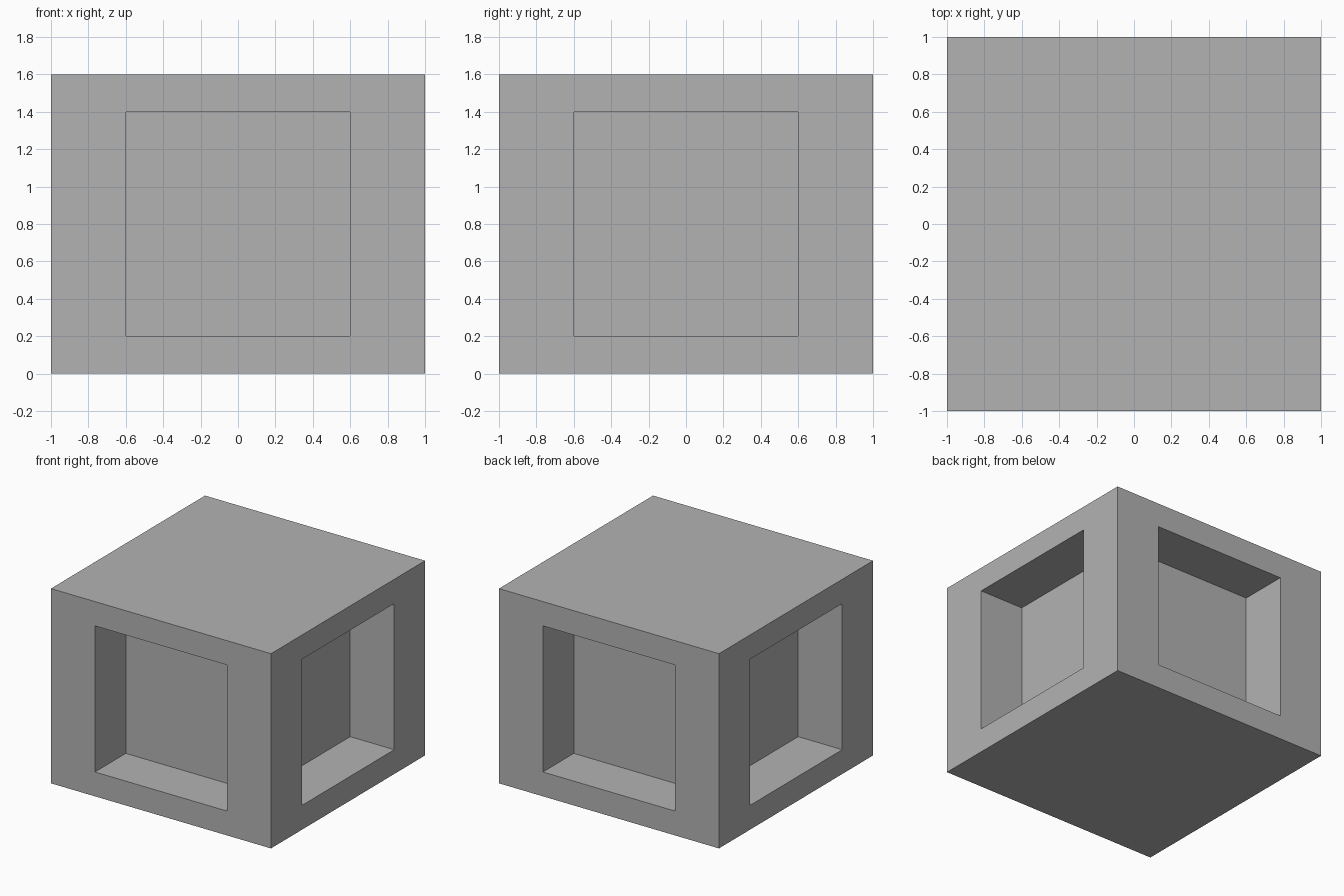
import bpy
import bmesh

WIDTH, HEIGHT = 2.0, 1.6
OPENING = 1.2   # square opening on every side
DEPTH = 0.4     # how far each recess goes in

if "Cube" in bpy.data.objects:
    bpy.data.objects.remove(bpy.data.objects["Cube"], do_unlink=True)

# Plain grey material
grey = bpy.data.materials.new("plain grey")
grey.use_nodes = True
colour = (0.45, 0.45, 0.45, 1.0)
grey.diffuse_color = colour
grey.node_tree.nodes["Principled BSDF"].inputs["Base Color"].default_value = colour

# Block standing on the ground
bm = bmesh.new()
bmesh.ops.create_cube(bm, size=1.0)
bmesh.ops.scale(bm, vec=(WIDTH, WIDTH, HEIGHT), verts=bm.verts)
bmesh.ops.translate(bm, vec=(0, 0, HEIGHT / 2), verts=bm.verts)
bm.normal_update()

# Square recess in each of the four sides
sides = [f for f in bm.faces if abs(f.normal.z) < 0.5]
margin = (HEIGHT - OPENING) / 2
bmesh.ops.inset_individual(bm, faces=sides, thickness=margin, use_even_offset=True)
squeeze = OPENING / (WIDTH - 2 * margin)
for face in sides:
    normal = face.normal.copy()
    across = 0 if abs(normal.y) > 0.5 else 1
    for vert in face.verts:
        vert.co[across] *= squeeze
    wall = bmesh.ops.extrude_discrete_faces(bm, faces=[face])["faces"][0]
    bmesh.ops.translate(bm, vec=-DEPTH * normal, verts=wall.verts)

bm.normal_update()
mesh = bpy.data.meshes.new("recessed_block")
bm.to_mesh(mesh)
bm.free()
mesh.materials.append(grey)
block = bpy.data.objects.new("recessed_block", mesh)
bpy.context.collection.objects.link(block)
